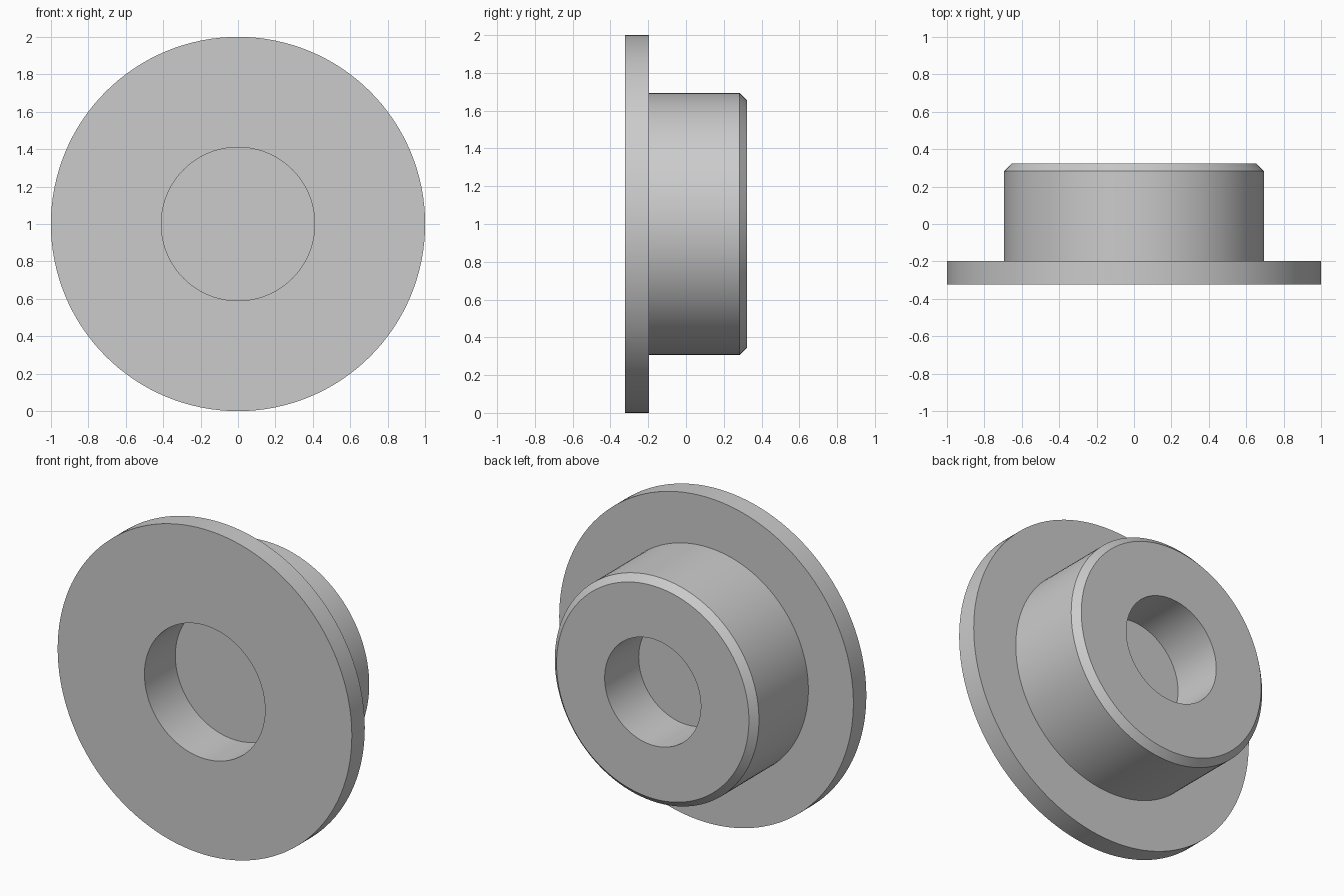
import bpy
import bmesh
import math
from mathutils import Vector

if "Cube" in bpy.data.objects:
    bpy.data.objects.remove(bpy.data.objects["Cube"], do_unlink=True)

SEGMENTS = 128
CENTRE = Vector((0, 0, 1))

# Main dimensions: radii, then positions along the axis
FLANGE_R, BOSS_R, FRONT_BORE_R, BACK_BORE_R = 1.0, 0.694, 0.41, 0.327
FRONT, BACK = -0.323, 0.323
FLANGE_BACK = -0.197
CHAMFER = 0.04
FRONT_FLOOR, BACK_FLOOR = -0.023, -0.008

# Half section from the front recess floor round to the back recess floor
profile = [
    (0, FRONT_FLOOR),
    (FRONT_BORE_R, FRONT_FLOOR),
    (FRONT_BORE_R, FRONT),
    (FLANGE_R, FRONT),
    (FLANGE_R, FLANGE_BACK),
    (BOSS_R, FLANGE_BACK),
    (BOSS_R, BACK - CHAMFER),
    (BOSS_R - CHAMFER, BACK),
    (BACK_BORE_R, BACK),
    (BACK_BORE_R, BACK_FLOOR),
    (0, BACK_FLOOR),
]


def make_material(name, colour):
    mat = bpy.data.materials.new(name)
    mat.use_nodes = True
    mat.diffuse_color = colour
    mat.node_tree.nodes["Principled BSDF"].inputs["Base Color"].default_value = colour
    return mat


def lathe(name, section, material):
    """Spin a half section about the front-to-back axis."""
    bm = bmesh.new()
    verts = [bm.verts.new(CENTRE + Vector((r, y, 0))) for r, y in section]
    edges = [bm.edges.new(pair) for pair in zip(verts, verts[1:])]
    bmesh.ops.spin(bm, geom=verts + edges, cent=CENTRE, axis=(0, 1, 0),
                   angle=math.tau, steps=SEGMENTS, use_merge=False)
    bmesh.ops.remove_doubles(bm, verts=bm.verts[:], dist=0.0001)
    bmesh.ops.recalc_face_normals(bm, faces=bm.faces[:])
    mesh = bpy.data.meshes.new(name)
    bm.to_mesh(mesh)
    bm.free()
    mesh.materials.append(material)
    obj = bpy.data.objects.new(name, mesh)
    bpy.context.collection.objects.link(obj)

    # Round walls are smooth, rims and steps stay crisp
    bpy.ops.object.select_all(action="DESELECT")
    obj.select_set(True)
    bpy.context.view_layer.objects.active = obj
    bpy.ops.object.shade_smooth_by_angle(angle=math.radians(30))
    return obj


# Flanged plug with a blind recess on each side
grey = make_material("plain grey", (0.6, 0.6, 0.6, 1))
lathe("flanged_plug", profile, grey)
